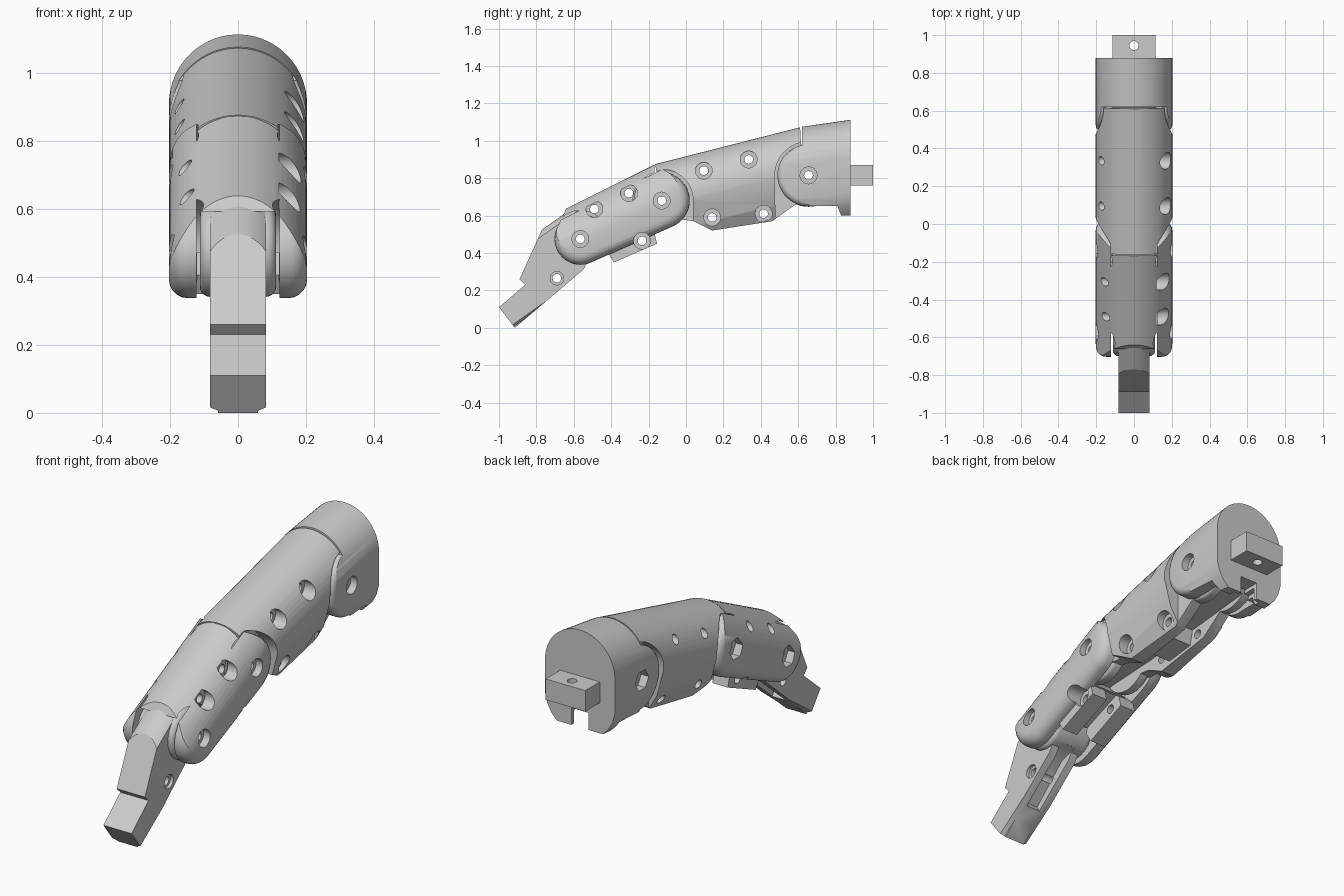
import bpy, bmesh
from math import sin, cos, pi, radians
from mathutils import Vector
from mathutils.geometry import convex_hull_2d

if "Cube" in bpy.data.objects:
    bpy.data.objects.remove(bpy.data.objects["Cube"])

grey = bpy.data.materials.new("light_grey")
grey.use_nodes = True
grey.diffuse_color = (0.6, 0.6, 0.6, 1)
grey.node_tree.nodes["Principled BSDF"].inputs["Base Color"].default_value = (0.6, 0.6, 0.6, 1)

HALF = 0.203                      # half width of the shells
KNUCKLE, MIDDLE, TIP = (0.655, 0.815), (-0.13, 0.68), (-0.565, 0.475)   # hinge centres (y, z)


def disc(c, r, n=48):
    return [(c[0] + r * cos(2 * pi * i / n), c[1] + r * sin(2 * pi * i / n)) for i in range(n)]


def hull(pts):
    pts = [Vector(p) for p in pts]
    return [tuple(pts[i]) for i in convex_hull_2d(pts)]


def solid(name, ring, step, bevel=0):
    """Extrude a closed ring of 3D points by a vector, optionally rounding the two end rims."""
    bm = bmesh.new()
    step = Vector(step)
    a = [bm.verts.new(p) for p in ring]
    b = [bm.verts.new(Vector(p) + step) for p in ring]
    caps = [bm.faces.new(a), bm.faces.new(b)]
    for i in range(len(a)):
        j = (i + 1) % len(a)
        bm.faces.new((a[i], a[j], b[j], b[i]))
    bmesh.ops.recalc_face_normals(bm, faces=bm.faces)
    if bevel:
        rims = list({e for f in caps for e in f.edges})
        bmesh.ops.bevel(bm, geom=rims, offset=bevel, offset_type='OFFSET', segments=5,
                        profile=0.5, affect='EDGES', clamp_overlap=False)
    me = bpy.data.meshes.new(name)
    bm.to_mesh(me)
    bm.free()
    me.materials.append(grey)
    ob = bpy.data.objects.new(name, me)
    bpy.context.collection.objects.link(ob)
    return ob


def plate(name, pts, x0, x1, bevel=0):
    """Side outline in (y, z), thick from x0 to x1."""
    return solid(name, [(x0, y, z) for y, z in pts], (x1 - x0, 0, 0), bevel)


def box(name, x, y, z):
    return plate(name, [(y[0], z[0]), (y[1], z[0]), (y[1], z[1]), (y[0], z[1])], *x)


def combine(ob, other, op='DIFFERENCE'):
    mod = ob.modifiers.new("cut", 'BOOLEAN')
    mod.operation, mod.solver, mod.object = op, 'EXACT', other
    bpy.context.view_layer.objects.active = ob
    bpy.ops.object.modifier_apply(modifier=mod.name)
    bpy.data.objects.remove(other)


def arch(ob, start, end, half, sweep, lower):
    """Trim to an arched section whose crown runs along start-end; lower lists (x, height) flanks."""
    d = (Vector(end) - Vector(start)).normalized()
    a, n = Vector((0, d.x, d.y)), Vector((0, -d.y, d.x))
    radius = half / sin(sweep)
    sec = [(radius * sin(t), radius * (cos(t) - 1)) for t in [sweep * (i / 14 - 1) for i in range(29)]]
    sec += lower + [(-x, h) for x, h in reversed(lower)]
    base = Vector((0, *start)) - a
    combine(ob, solid("trim", [base + n * h + Vector((x, 0, 0)) for x, h in sec], a * 3), 'INTERSECT')


def bore(ob, c, x0=-1, x1=1, r=0.023, n=32):
    combine(ob, plate("bore", disc(c, r, n), x0, x1))


def screw_hole(ob, c, seat):
    bore(ob, c)
    bore(ob, c, seat, 1, 0.045)


def hinge_hole(ob, c):
    """Round screw seat on one side, hexagonal nut pocket on the other."""
    screw_hole(ob, c, 0.165)
    bore(ob, c, -1, -0.16, 0.055, 6)


# Knuckle base: hooded block, round cheeks, rear peg
base = plate("knuckle_base", [(0.62, 1.075), (0.88, 1.112), (0.88, 0.6), (0.83, 0.6),
                              (0.81, 0.65), (0.66, 0.65), (0.62, 0.95)], -0.25, 0.25)
combine(base, plate("cheeks", disc(KNUCKLE, 0.166), -HALF, HALF, 0.035), 'UNION')
arch(base, (0.62, 1.075), (0.88, 1.112), HALF, pi / 2,
     [(HALF, -0.38), (0.19, -0.43), (0.165, -0.475), (0.13, -0.51)])
combine(base, plate("slot", hull(disc(KNUCKLE, 0.178) + [(0.45, 0.6), (0.75, 0.6), (0.614, 0.99)]),
                    -0.125, 0.125))
combine(base, box("notch", (-0.05, 0.05), (0.7, 1), (0.5, 0.69)))
combine(base, box("notch_step", (-0.08, 0.08), (0.7, 0.86), (0.5, 0.67)))
hinge_hole(base, KNUCKLE)
combine(base, box("peg", (-0.115, 0.115), (0.8, 1.0), (0.76, 0.87)), 'UNION')
combine(base, solid("peg_hole", [(x, y, 0.7) for x, y in disc((0, 0.945), 0.024, 32)], (0, 0, 0.3)))

# Middle segment: long arched shell with a tongue at both ends
mid = plate("middle_segment", [(-0.165, 0.875), (0.61, 1.072), (0.616, 0.97), (0.62, 0.7), (0.6, 0.67),
                               (0.46, 0.57), (0.14, 0.52), (0.04, 0.57), (-0.03, 0.58), (-0.155, 0.82)],
            -0.25, 0.25)
for side in (-1, 1):
    for c, r, foot in ((KNUCKLE, 0.18, (0.66, 0.45)), (MIDDLE, 0.168, (-0.13, 0.4))):
        pts = hull(disc(c, r) + disc(foot, r))
        combine(mid, plate("clearance", pts, *sorted((side * 0.118, side * 0.3))))
for c, r in ((KNUCKLE, 0.168), (MIDDLE, 0.15)):
    combine(mid, plate("tongue", disc(c, r), -0.114, 0.114, 0.02), 'UNION')
arch(mid, (-0.165, 0.875), (0.61, 1.072), HALF, pi / 2,
     [(HALF, -0.23), (0.165, -0.37), (0.11, -0.46)])
combine(mid, plate("channel", [(-0.3, 0.4), (0.9, 0.4), (0.9, 0.7), (0.5, 0.66), (0.06, 0.62), (-0.3, 0.6)],
                   -0.06, 0.06))
combine(mid, plate("bridge", [(0.2, 0.55), (0.36, 0.57), (0.38, 0.67), (0.19, 0.67)], -0.08, 0.08), 'UNION')
for c, seat in (((0.095, 0.84), 0.12), ((0.335, 0.9), 0.12), ((0.14, 0.59), 0.125), ((0.415, 0.61), 0.125)):
    screw_hole(mid, c, seat)
for c in (KNUCKLE, MIDDLE):
    bore(mid, c)

# Outer segment: rounded shell with cheeks at both ends
outer = plate("outer_segment", hull(disc(TIP, 0.138) + disc(MIDDLE, 0.15) + [(-0.64, 0.638), (-0.17, 0.872)]),
              -HALF, HALF, 0.055)
arch(outer, (-0.64, 0.638), (-0.17, 0.872), HALF, pi / 2, [(HALF, -0.6)])
combine(outer, plate("tip_slot", hull(disc(TIP, 0.152) + [(-0.8, 0.4), (-0.6, 0.2), (-0.45, 0.3)]),
                     -0.122, 0.122))
combine(outer, plate("middle_slot", hull(disc(MIDDLE, 0.153) + [(0.1, 0.5), (-0.1, 0.45)]), -0.122, 0.122))
combine(outer, box("middle_slot_top", (-0.122, 0.122), (-0.168, 0.1), (0.65, 0.95)))
combine(outer, plate("channel", [(-0.7, 0.1), (0.1, 0.4), (0.1, 0.63), (-0.25, 0.53), (-0.6, 0.4)],
                     -0.12, 0.12))
guide = [(-0.42, 0.405), (-0.385, 0.35), (-0.155, 0.45), (-0.17, 0.51), (-0.25, 0.56), (-0.4, 0.5)]
combine(outer, plate("guide", guide, -0.135, 0.135), 'UNION')
combine(outer, plate("groove", [(-0.6, 0.2), (0.1, 0.5), (0.0, 0.6), (-0.5, 0.4)], -0.045, 0.045))
for c, seat in (((-0.49, 0.635), 0.12), ((-0.305, 0.72), 0.12), ((-0.235, 0.465), 0.11)):
    screw_hole(outer, c, seat)
for c in (TIP, MIDDLE):
    hinge_hole(outer, c)

# Fingertip: stepped wedge on a round tongue
tip = plate("fingertip", [(-0.6, 0.645), (-0.77, 0.525), (-0.89, 0.26), (-0.86, 0.23), (-1.0, 0.11),
                          (-0.915, 0.0), (-0.55, 0.31), (-0.52, 0.36), (-0.52, 0.58)], -0.12, 0.12)
arch(tip, (-0.77, 0.525), (-0.6, 0.645), 0.082, 0.65, [(0.082, -0.325), (0.06, -0.336), (0.03, -0.5)])
combine(tip, plate("tongue", disc(TIP, 0.134), -0.112, 0.112, 0.03), 'UNION')
combine(tip, plate("groove", [(-0.76, 0.1), (-0.79, 0.15), (-0.6, 0.33), (-0.5, 0.36), (-0.4, 0.3)],
                   -0.04, 0.04))
bore(tip, TIP)
bore(tip, (-0.69, 0.265))
bore(tip, (-0.69, 0.265), 0.065, 1, 0.036)

# Smooth curved surfaces, keep edges crisp
bpy.ops.object.select_all(action='DESELECT')
for ob in (base, mid, outer, tip):
    ob.select_set(True)
bpy.context.view_layer.objects.active = base
bpy.ops.object.shade_smooth_by_angle(angle=radians(30))
